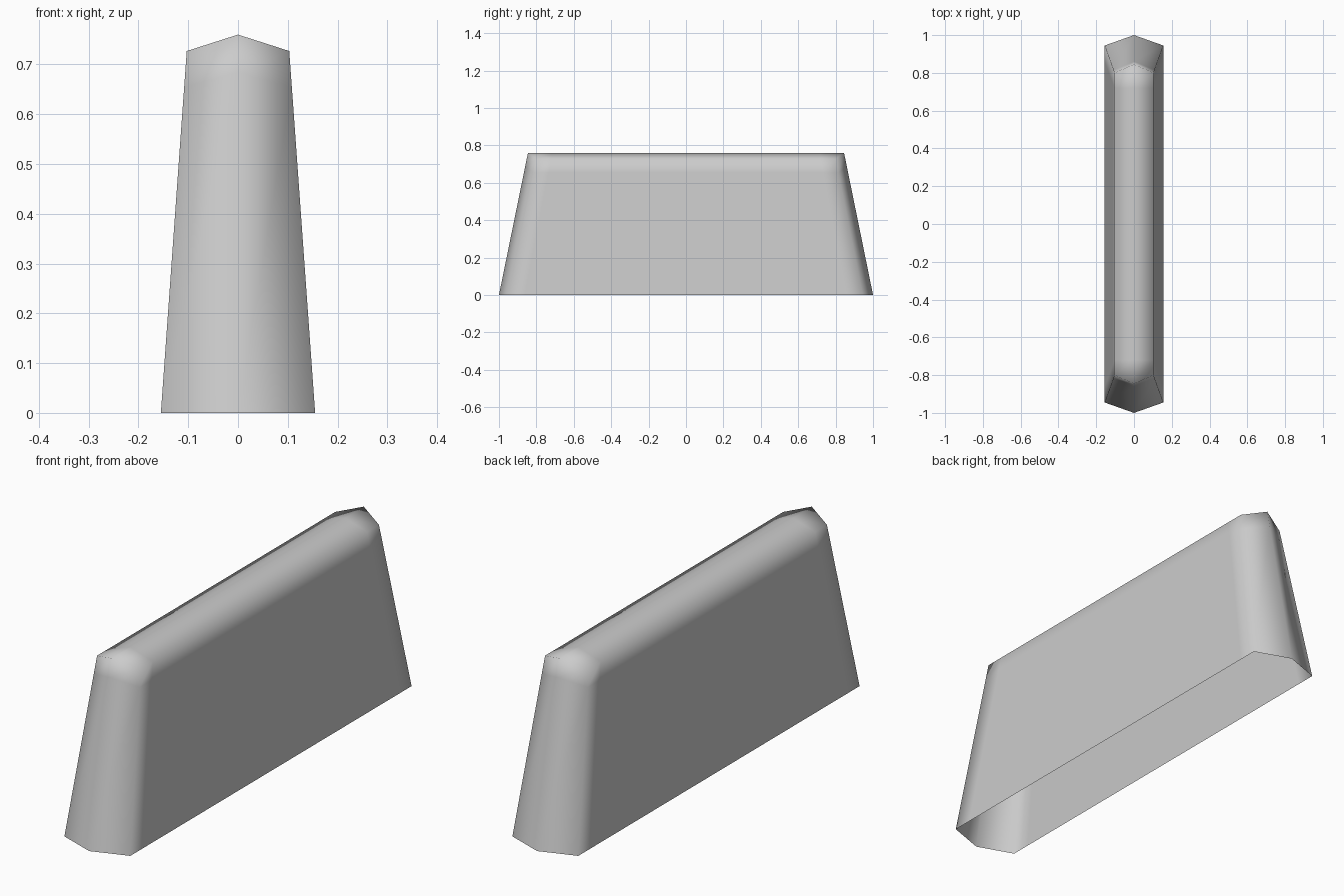
import bpy
import bmesh
from mathutils import Vector

cube = bpy.data.objects.get("Cube")
if cube:
    bpy.data.objects.remove(cube, do_unlink=True)

grey = bpy.data.materials.new("plain grey")
grey.use_nodes = True
colour = (0.6, 0.6, 0.6, 1)
grey.diffuse_color = colour
grey.node_tree.nodes["Principled BSDF"].inputs["Base Color"].default_value = colour


def outline(half_width, corner_y, support_y, tip_y, side_z, tip_z):
    """Pointed six-sided outline with a support point beside each corner."""
    side = [(half_width, y, side_z) for y in (-corner_y, -support_y, support_y, corner_y)]
    right = [Vector((0, -tip_y, tip_z))] + [Vector(p) for p in side]
    return right + [Vector((-p.x, -p.y, p.z)) for p in right]


foot = outline(0.155, 0.945, 0.86, 1.0, 0, 0)
rim = outline(0.103, 0.80, 0.72, 0.845, 0.727, 0.76)

# Tapering walls, open underneath
bm = bmesh.new()
rings = [[bm.verts.new(a.lerp(b, t)) for a, b in zip(foot, rim)] for t in (0, 0.9, 1)]
count = len(foot)
for low, high in zip(rings, rings[1:]):
    for i in range(count):
        j = (i + 1) % count
        bm.faces.new((low[i], low[j], high[j], high[i]))

# Ridged top
top = rings[-1]
ridge = [top[0]] + [bm.verts.new((0, y, 0.76)) for y in (-0.72, 0.72)] + [top[5]]
right, left = top[1:5], top[9:5:-1]
bm.faces.new((ridge[0], right[0], right[1], ridge[1]))
bm.faces.new((ridge[1], right[1], right[2], ridge[2]))
bm.faces.new((ridge[2], right[2], right[3], ridge[3]))
for i in range(3):
    bm.faces.new((ridge[i + 1], left[i + 1], left[i], ridge[i]))

for face in bm.faces:
    face.smooth = True
bm.normal_update()
mesh = bpy.data.meshes.new("tapered_shell")
bm.to_mesh(mesh)
bm.free()
mesh.materials.append(grey)
shell = bpy.data.objects.new("tapered_shell", mesh)
bpy.context.collection.objects.link(shell)
